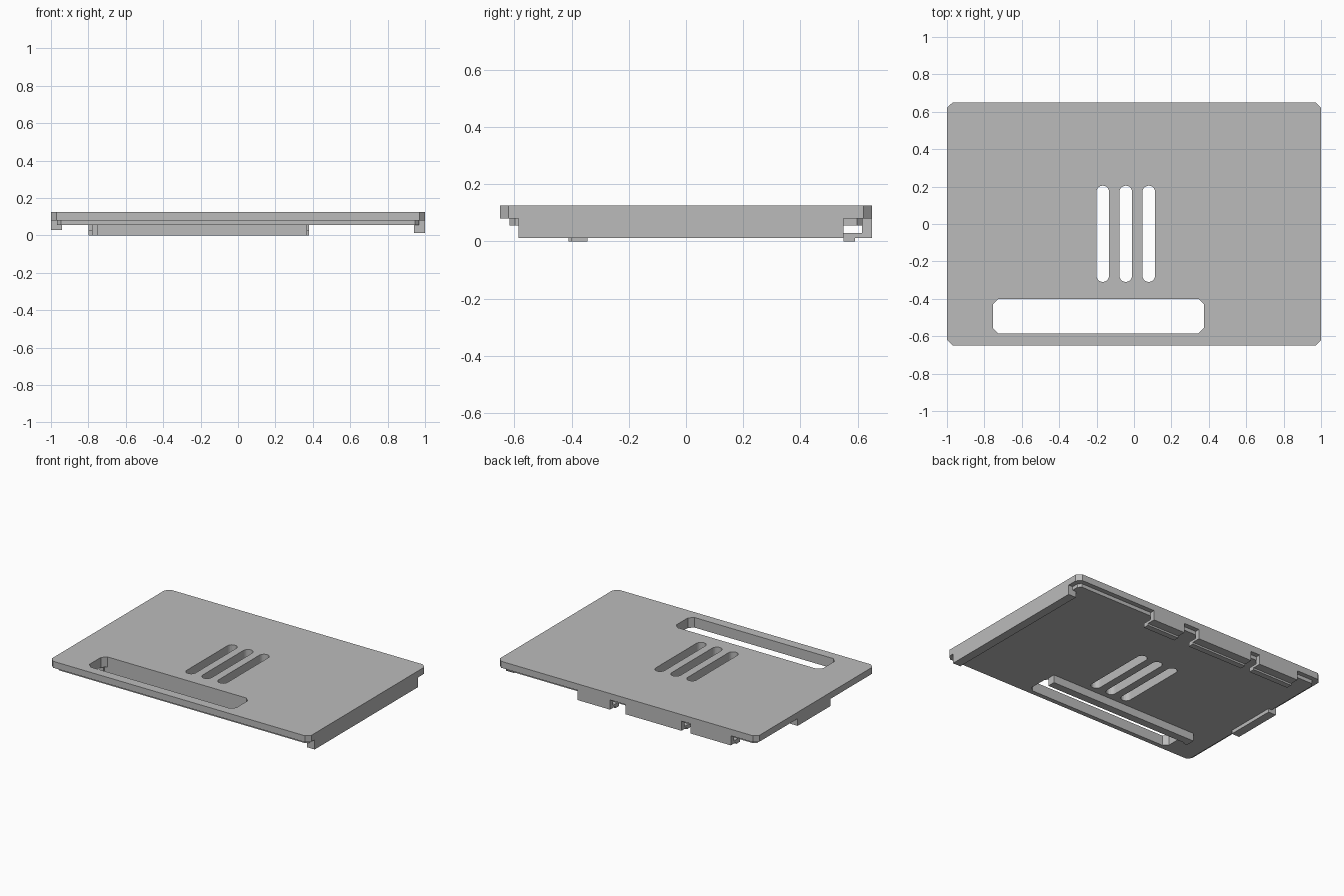
import bpy, bmesh, math

if "Cube" in bpy.data.objects:
    bpy.data.objects.remove(bpy.data.objects["Cube"], do_unlink=True)

grey = bpy.data.materials.new("matte_grey")
grey.use_nodes = True
grey.diffuse_color = (0.5, 0.5, 0.5, 1)
grey.node_tree.nodes["Principled BSDF"].inputs["Base Color"].default_value = (0.5, 0.5, 0.5, 1)

TOP, STEP, UNDER, SKIRT = 0.125, 0.08, 0.055, 0.0125


def prism(name, outline, axis, low, high):
    """Extrude a 2D outline: axis 'z' takes (x, y) points, axis 'x' takes (y, z)."""
    place = (lambda a, b, d: (a, b, d)) if axis == "z" else (lambda a, b, d: (d, a, b))
    bm = bmesh.new()
    face = bm.faces.new([bm.verts.new(place(a, b, low)) for a, b in outline])
    grown = bmesh.ops.extrude_face_region(bm, geom=[face])["geom"]
    new_verts = [v for v in grown if isinstance(v, bmesh.types.BMVert)]
    bmesh.ops.translate(bm, verts=new_verts, vec=place(0, 0, high - low))
    bmesh.ops.recalc_face_normals(bm, faces=bm.faces)
    mesh = bpy.data.meshes.new(name)
    bm.to_mesh(mesh)
    bm.free()
    mesh.materials.append(grey)
    obj = bpy.data.objects.new(name, mesh)
    bpy.context.collection.objects.link(obj)
    return obj


def rectangle(x0, x1, y0, y1, c=0.0):
    """Rectangle outline with optional chamfered corners."""
    if not c:
        return [(x0, y0), (x1, y0), (x1, y1), (x0, y1)]
    return [(x0 + c, y0), (x1 - c, y0), (x1, y0 + c), (x1, y1 - c),
            (x1 - c, y1), (x0 + c, y1), (x0, y1 - c), (x0, y0 + c)]


def capsule(x, y0, y1, r, steps=10):
    """Long hole outline with round ends."""
    arc = [math.pi * i / steps for i in range(steps + 1)]
    return ([(x + r * math.cos(a), y1 - r + r * math.sin(a)) for a in arc] +
            [(x - r * math.cos(a), y0 + r - r * math.sin(a)) for a in arc])


# Cover: wide top plate with a narrower step beneath
plates = [
    prism("top_plate", rectangle(-1, 1, -0.65, 0.65, 0.03), "z", STEP, TOP),
    prism("lower_step", rectangle(-0.967, 0.967, -0.617, 0.617, 0.02), "z", UNDER, STEP),
]

# Openings: one wide window and three vents
cutters = [prism("window_cutter", rectangle(-0.755, 0.375, -0.585, -0.4, 0.03), "z", -0.1, 0.3)]
for x in (-0.167, -0.044, 0.079):
    cutters.append(prism("vent_cutter", capsule(x, -0.31, 0.205, 0.034), "z", -0.1, 0.3))
for plate in plates:
    bpy.context.view_layer.objects.active = plate
    for cutter in cutters:
        mod = plate.modifiers.new("opening", "BOOLEAN")
        mod.operation = "DIFFERENCE"
        mod.solver = "EXACT"
        mod.object = cutter
        bpy.ops.object.modifier_apply(modifier=mod.name)
for cutter in cutters:
    bpy.data.objects.remove(cutter, do_unlink=True)

# Side skirt and the short tab on the opposite side
prism("side_skirt", rectangle(0.94, 1, -0.585, 0.55), "z", SKIRT, STEP)
prism("side_tab", rectangle(-1, -0.94, -0.16, 0.2), "z", 0.03, STEP)

# Rib under the window's rear edge, with a thicker end
prism("window_rib", rectangle(-0.75, 0.37, -0.4, -0.345), "z", 0, UNDER)
prism("window_rib_end", rectangle(-0.78, -0.75, -0.41, -0.345), "z", 0, UNDER)

# Back clips: wall flush with the back edge and a hook on its inner foot
clip = [(0.65, STEP), (0.65, SKIRT), (0.59, SKIRT), (0.59, 0), (0.55, 0),
        (0.55, 0.03), (0.615, 0.03), (0.615, STEP)]
for i, (x0, x1) in enumerate([(0.13, 0.38), (-0.42, 0.01), (-0.8, -0.49)], 1):
    prism(f"back_clip_{i}", clip, "x", x0, x1)
